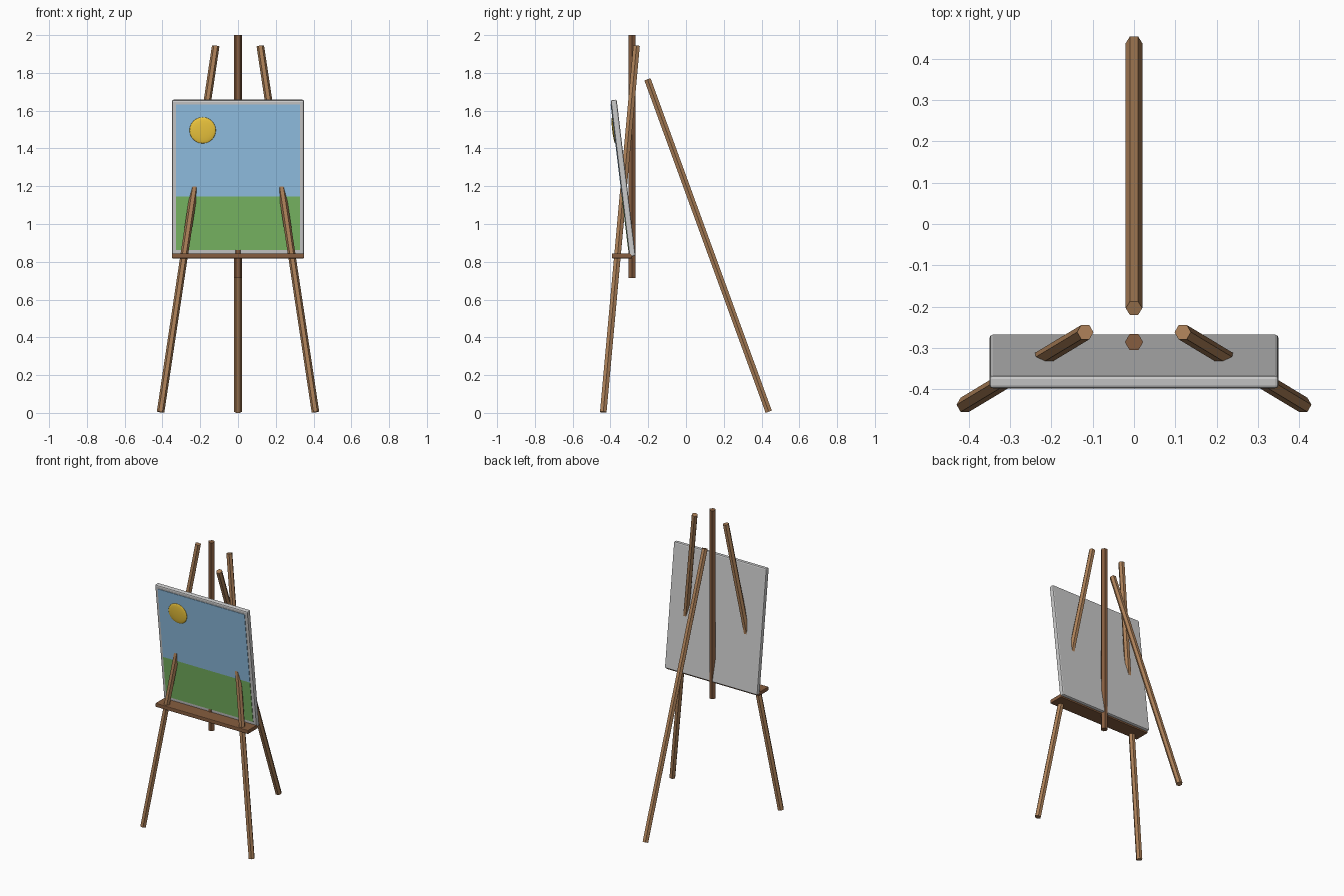
import bpy, bmesh, math
from mathutils import Matrix, Vector

if "Cube" in bpy.data.objects:
    bpy.data.objects.remove(bpy.data.objects["Cube"])


def material(name, rgb):
    m = bpy.data.materials.new(name)
    m.diffuse_color = (*rgb, 1)
    m.use_nodes = True
    m.node_tree.nodes["Principled BSDF"].inputs["Base Color"].default_value = m.diffuse_color
    return m


WOOD = material("wood", (0.42, 0.22, 0.10))
DARK = material("dark_wood", (0.24, 0.11, 0.05))
SKY = material("sky_blue", (0.30, 0.56, 0.82))
GRASS = material("grass_green", (0.20, 0.50, 0.13))
YELLOW = material("sun_yellow", (0.90, 0.60, 0.05))


def finish(name, bm, mat=None, matrix=Matrix()):
    mesh = bpy.data.meshes.new(name)
    bm.to_mesh(mesh)
    bm.free()
    ob = bpy.data.objects.new(name, mesh)
    bpy.context.collection.objects.link(ob)
    ob.matrix_world = matrix
    if mat:
        mesh.materials.append(mat)
    return ob


def pole(name, a, b, r, mat):
    """Six-sided bar from a to b, with corners facing sideways."""
    a, b = Vector(a), Vector(b)
    d = b - a
    bm = bmesh.new()
    bmesh.ops.create_cone(bm, cap_ends=True, segments=6, radius1=r, radius2=r,
                          depth=d.length, matrix=Matrix.Rotation(math.pi / 2, 4, 'Z'))
    rot = Vector((0, 0, 1)).rotation_difference(d).to_matrix().to_4x4()
    return finish(name, bm, mat, Matrix.Translation((a + b) / 2) @ rot)


def box(name, centre, size, mat=None, matrix=Matrix(), bevel=0):
    bm = bmesh.new()
    bmesh.ops.create_cube(bm, size=1, matrix=Matrix.Translation(centre) @ Matrix.Diagonal((*size, 1)))
    ob = finish(name, bm, mat, matrix)
    if bevel:
        mod = ob.modifiers.new("soft_edges", 'BEVEL')
        mod.width, mod.segments = bevel, 2
    return ob


# Legs and central mast
for side, s in (("left", -1), ("right", 1)):
    pole(f"front_leg_{side}", (s * 0.41, -0.438, 0.004), (s * 0.118, -0.262, 1.943), 0.02, WOOD)
pole("rear_leg", (0, 0.438, 0.006), (0, -0.204, 1.766), 0.02, WOOD)
pole("mast", (0, -0.286, 0.715), (0, -0.286, 2.0), 0.022, DARK)

# Tray holding the canvas
box("tray", (0, -0.339, 0.831), (0.70, 0.106, 0.026), DARK, bevel=0.004)

# Canvas leaning forward, with the painting on its front face
tilt = Matrix.Translation((0, -0.333, 1.243)) @ Matrix.Rotation(0.12, 4, 'X')
box("canvas", (0, 0, 0), (0.70, 0.032, 0.834), None, tilt, 0.008)
box("painted_sky", (0, -0.016, 0.149), (0.656, 0.006, 0.49), SKY, tilt)
box("painted_grass", (0, -0.016, -0.238), (0.656, 0.006, 0.284), GRASS, tilt)

# Flattened sun
bm = bmesh.new()
bmesh.ops.create_uvsphere(bm, u_segments=24, v_segments=12, radius=1,
                          matrix=Matrix.Diagonal((0.07, 0.008, 0.07, 1)))
for f in bm.faces:
    f.smooth = True
finish("painted_sun", bm, YELLOW, tilt @ Matrix.Translation((-0.187, -0.019, 0.257)))
